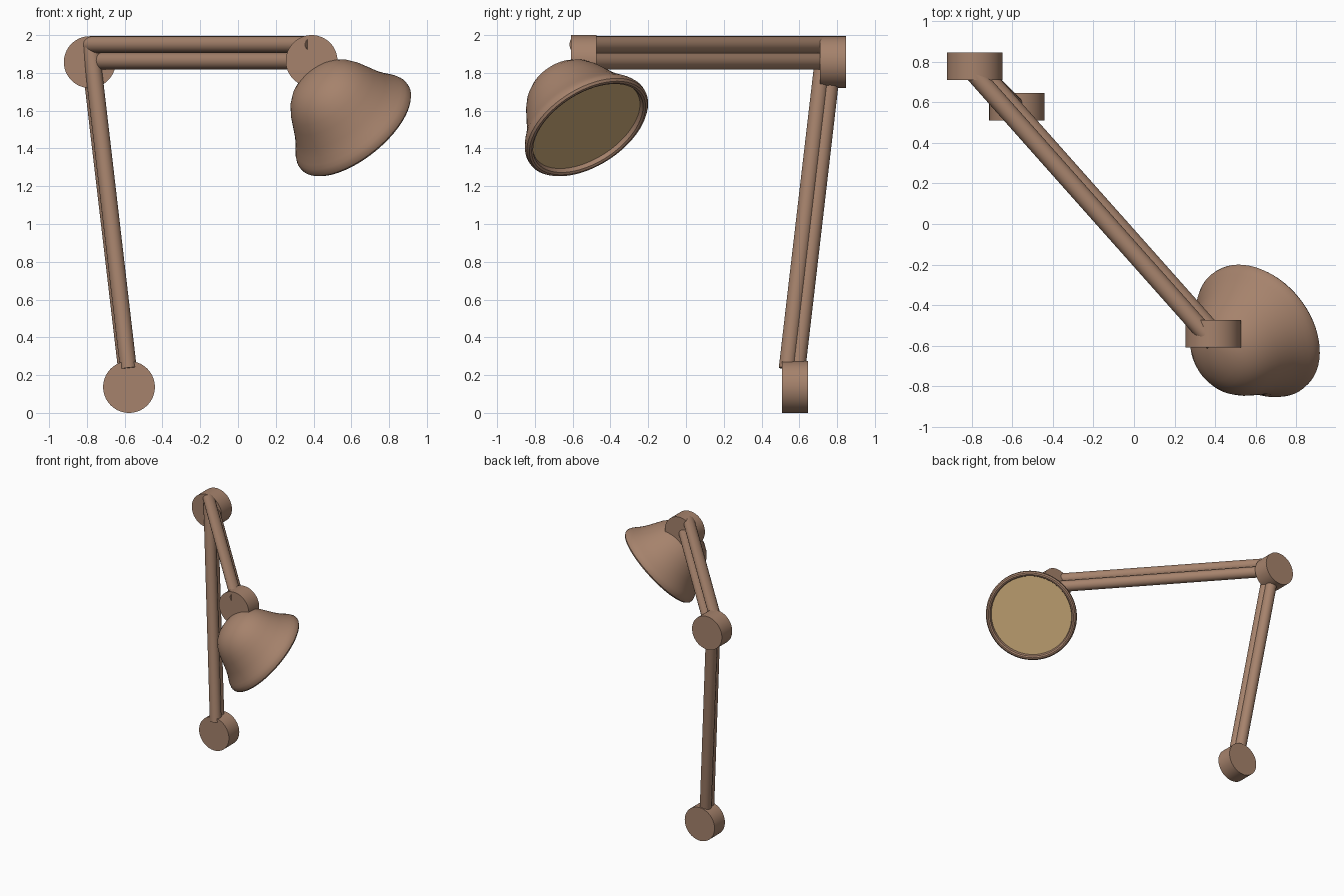
import bpy
import bmesh
from math import radians
from mathutils import Vector

cube = bpy.data.objects.get("Cube")
if cube:
    bpy.data.objects.remove(cube, do_unlink=True)


def make_material(name, color):
    mat = bpy.data.materials.new(name)
    mat.use_nodes = True
    mat.diffuse_color = (*color, 1)
    mat.node_tree.nodes["Principled BSDF"].inputs["Base Color"].default_value = (*color, 1)
    return mat


BROWN = make_material("warm_brown", (0.38, 0.225, 0.15))
BEIGE = make_material("pale_beige", (0.62, 0.42, 0.20))


def finish(obj, mat):
    obj.data.materials.append(mat)
    bpy.ops.object.select_all(action='DESELECT')
    obj.select_set(True)
    bpy.context.view_layer.objects.active = obj
    bpy.ops.object.shade_smooth_by_angle(angle=radians(35))
    return obj


def cylinder(name, start, end, radius, mat, sides=48):
    """Capped cylinder running between two points."""
    start, end = Vector(start), Vector(end)
    axis = end - start
    bpy.ops.mesh.primitive_cylinder_add(vertices=sides, radius=radius, depth=axis.length,
                                        location=(start + end) / 2)
    obj = bpy.context.object
    obj.name = name
    obj.rotation_euler = axis.to_track_quat('Z', 'Y').to_euler()
    return finish(obj, mat)


def lathe(name, profile, origin, axis, mat, sides=64):
    """Revolve (height, radius) points round an axis."""
    bm = bmesh.new()
    verts = [bm.verts.new((r, 0, h)) for h, r in profile]
    edges = [bm.edges.new(pair) for pair in zip(verts, verts[1:])]
    bmesh.ops.spin(bm, geom=verts + edges, cent=(0, 0, 0), axis=(0, 0, 1),
                   angle=radians(360), steps=sides, use_merge=True)
    bmesh.ops.remove_doubles(bm, verts=bm.verts, dist=0.0005)
    bmesh.ops.recalc_face_normals(bm, faces=bm.faces)
    mesh = bpy.data.meshes.new(name)
    bm.to_mesh(mesh)
    bm.free()
    obj = bpy.data.objects.new(name, mesh)
    bpy.context.collection.objects.link(obj)
    obj.location = origin
    obj.rotation_euler = axis.to_track_quat('Z', 'Y').to_euler()
    return finish(obj, mat)


# Joint discs, all with their axis from front to back
base = Vector((-0.577, 0.577, 0.137))
elbow = Vector((-0.785, 0.778, 1.857))
head = Vector((0.39, -0.542, 1.863))
half_depth = Vector((0, 0.068, 0))
for name, centre in (("base_disc", base), ("elbow_disc", elbow), ("head_disc", head)):
    cylinder(name, centre - half_depth, centre + half_depth, 0.137, BROWN, 64)

# Paired rods of the lower and upper arms
ROD = 0.044
cylinder("lower_arm_front_rod", (-0.58, 0.535, 0.235), (-0.78, 0.735, 1.95), ROD, BROWN)
cylinder("lower_arm_back_rod", (-0.585, 0.582, 0.18), (-0.78, 0.775, 1.84), ROD, BROWN)
cylinder("upper_arm_top_rod", (-0.785, 0.738, 1.95), (0.393, -0.587, 1.95), ROD, BROWN)
cylinder("upper_arm_bottom_rod", (-0.728, 0.726, 1.862), (0.39, -0.531, 1.862), ROD, BROWN)

# Bell shade with a rolled lip, opening down and outward
opening = Vector((0.62, -0.52, 1.51))
back = Vector((-0.56, -0.45, 0.695)).normalized()
shade_profile = [(0.395, 0), (0.392, 0.04), (0.384, 0.085), (0.369, 0.127), (0.345, 0.167),
                 (0.307, 0.205), (0.26, 0.235), (0.21, 0.258), (0.14, 0.29), (0.095, 0.316),
                 (0.065, 0.338), (0.045, 0.351), (0.022, 0.361), (0.004, 0.36),
                 (-0.008, 0.35), (-0.01, 0.338), (-0.004, 0.326), (0.02, 0.318), (0.03, 0.316)]
lathe("shade", shade_profile, opening, back, BROWN)

# Diffuser closing the shade
cylinder("diffuser", opening + back * 0.018, opening + back * 0.027, 0.319, BEIGE, 64)
